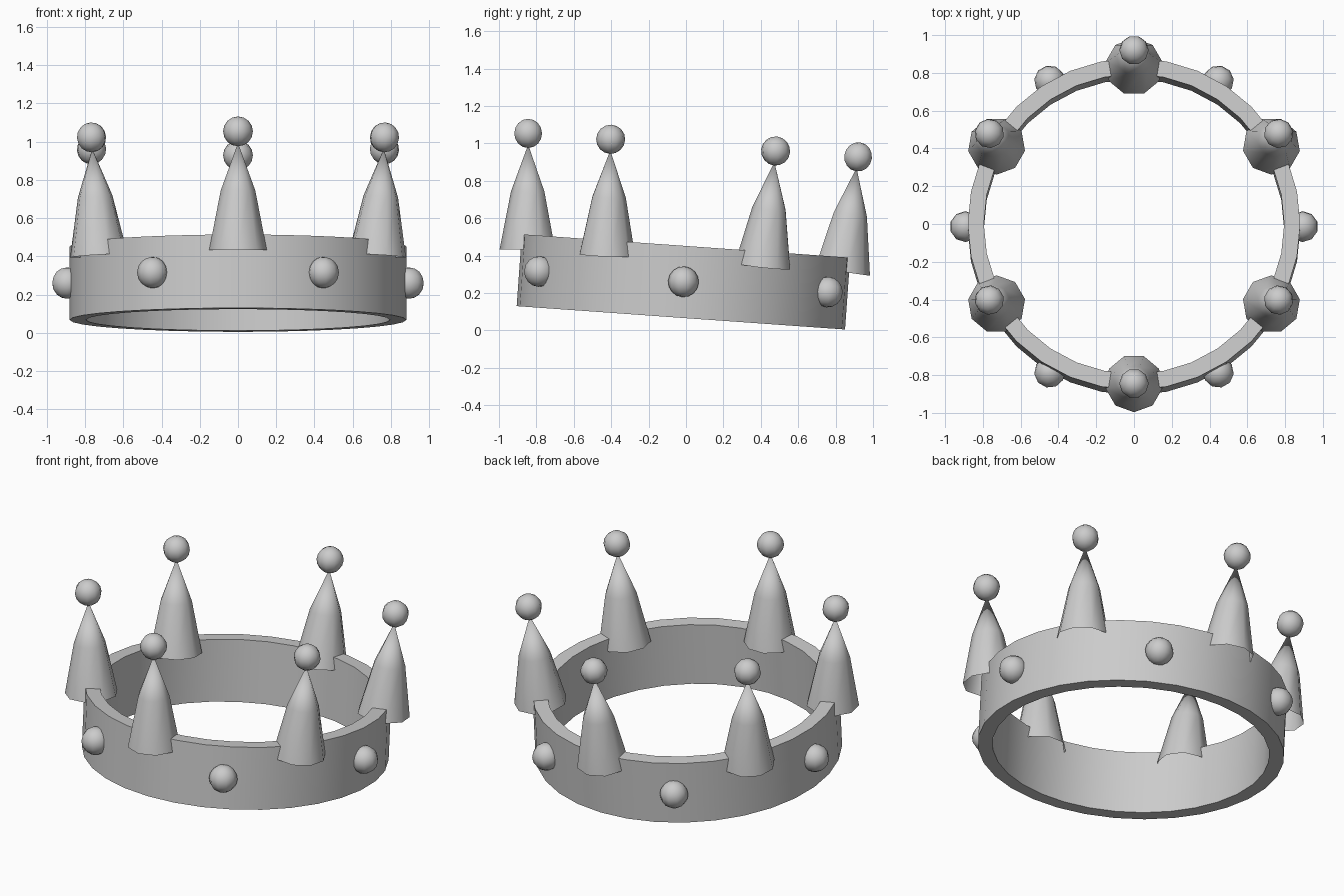
import bpy, bmesh
from math import radians, cos, sin
from mathutils import Matrix, Vector

old = bpy.data.objects.get("Cube")
if old:
    bpy.data.objects.remove(old, do_unlink=True)

GREY = (0.6, 0.6, 0.6, 1)
metal = bpy.data.materials.new("plain grey")
metal.use_nodes = True
metal.diffuse_color = GREY
metal.node_tree.nodes["Principled BSDF"].inputs["Base Color"].default_value = GREY

# The whole crown leans gently towards the back
LEAN = Matrix.Translation((0, -0.0275, 0.0675)) @ Matrix.Rotation(radians(-4.07), 4, 'X')


def around(angle, radius, height, tilt=0):
    """Place a part on the ring, tipped outwards by tilt degrees."""
    return (LEAN @ Matrix.Rotation(radians(angle), 4, 'Z')
            @ Matrix.Translation((radius, 0, height))
            @ Matrix.Rotation(radians(tilt), 4, 'Y'))


def lathe(name, profile, sides, matrix, closed=False):
    """Spin (radius, height) points about the local z axis."""
    bm = bmesh.new()
    rings = []
    for r, z in profile:
        rings.append([bm.verts.new((r * cos(radians(360 * i / sides)),
                                    r * sin(radians(360 * i / sides)), z))
                      for i in range(sides)])
    pairs = list(zip(rings, rings[1:]))
    if closed:
        pairs.append((rings[-1], rings[0]))
    for a, b in pairs:
        for i in range(sides):
            j = (i + 1) % sides
            bm.faces.new((a[i], a[j], b[j], b[i]))
    bmesh.ops.remove_doubles(bm, verts=bm.verts, dist=0.0001)
    return finish(name, bm, matrix)


def ball(name, radius, matrix):
    bm = bmesh.new()
    bmesh.ops.create_uvsphere(bm, u_segments=10, v_segments=8, radius=radius)
    return finish(name, bm, matrix)


def finish(name, bm, matrix):
    mesh = bpy.data.meshes.new(name)
    bm.to_mesh(mesh)
    bm.free()
    mesh.materials.append(metal)
    obj = bpy.data.objects.new(name, mesh)
    bpy.context.collection.objects.link(obj)
    obj.matrix_world = matrix
    bpy.ops.object.select_all(action='DESELECT')
    obj.select_set(True)
    bpy.context.view_layer.objects.active = obj
    bpy.ops.object.shade_smooth_by_angle(angle=radians(50))
    return obj


# Band
lathe("band", [(0.88, 0), (0.88, 0.385), (0.795, 0.385), (0.795, 0)], 32, LEAN, closed=True)

# Hollow spikes with ball tips, and round studs between them
SPIKE = [(0.153, 0), (0.092, 0.31), (0, 0.56)]
for n in range(6):
    spike = around(30 + 60 * n, 0.84, 0.307, 4.1)
    lathe(f"spike_{n + 1}", SPIKE, 9, spike)
    ball(f"spike_ball_{n + 1}", 0.078, spike @ Matrix.Translation((0, 0, 0.62)))
    ball(f"stud_{n + 1}", 0.082, around(60 * n, 0.893, 0.193))
